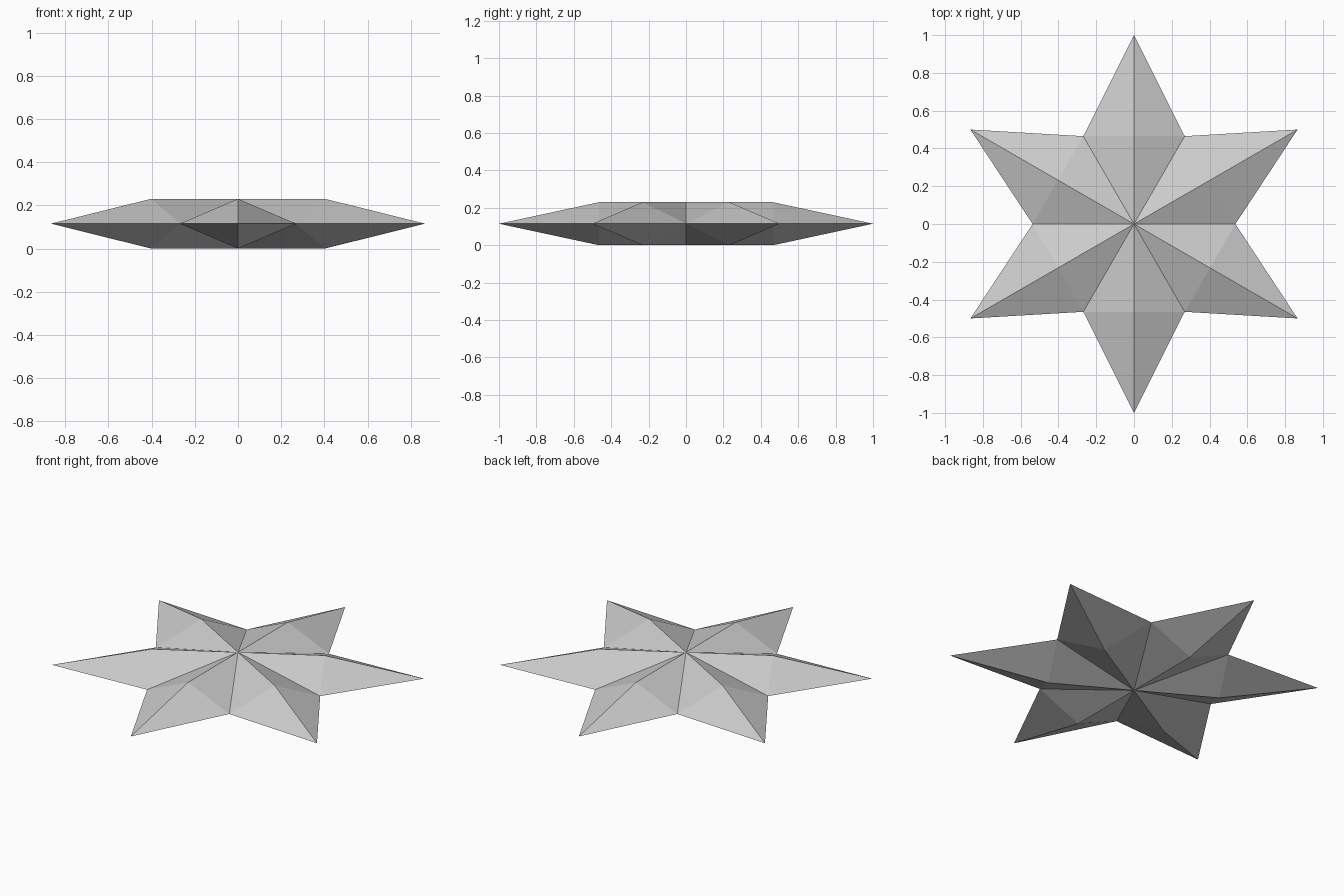
import bpy
import bmesh
from math import radians, sin, cos
from mathutils import Vector

if "Cube" in bpy.data.objects:
    bpy.data.objects.remove(bpy.data.objects["Cube"])

POINTS = 6
HALF = 0.115                          # half thickness
TIP = 1.0
RIDGE = 0.465                         # radius where the ridge starts to fall
STEP = radians(180 / POINTS)
NOTCH = RIDGE / cos(STEP)

# Single grey material
grey = bpy.data.materials.new("plain_grey")
grey.use_nodes = True
colour = (0.6, 0.6, 0.6, 1)
grey.diffuse_color = colour
grey.node_tree.nodes["Principled BSDF"].inputs["Base Color"].default_value = colour


def polar(radius, angle, z):
    return Vector((radius * sin(angle), radius * cos(angle), z))


bm = bmesh.new()


def facet(points, side):
    verts = [bm.verts.new(p) for p in points]
    face = bm.faces.new(verts)
    face.normal_update()
    if face.normal.z * side < 0:
        face.normal_flip()


# Each arm has two mirrored slopes, above and below the middle plane
for side in (1, -1):
    surface = HALF + side * HALF
    centre = Vector((0, 0, surface))
    for i in range(POINTS):
        angle = 2 * i * STEP
        tip = polar(TIP, angle, HALF)
        ridge = polar(RIDGE, angle, surface)
        for turn in (1, -1):
            notch = polar(NOTCH, angle + turn * STEP, HALF)
            facet((centre, ridge, notch), side)
            facet((ridge, tip, notch), side)

bmesh.ops.remove_doubles(bm, verts=bm.verts, dist=0.0001)
bmesh.ops.recalc_face_normals(bm, faces=bm.faces)

mesh = bpy.data.meshes.new("faceted_star")
bm.to_mesh(mesh)
bm.free()
mesh.materials.append(grey)
star = bpy.data.objects.new("faceted_star", mesh)
bpy.context.collection.objects.link(star)
